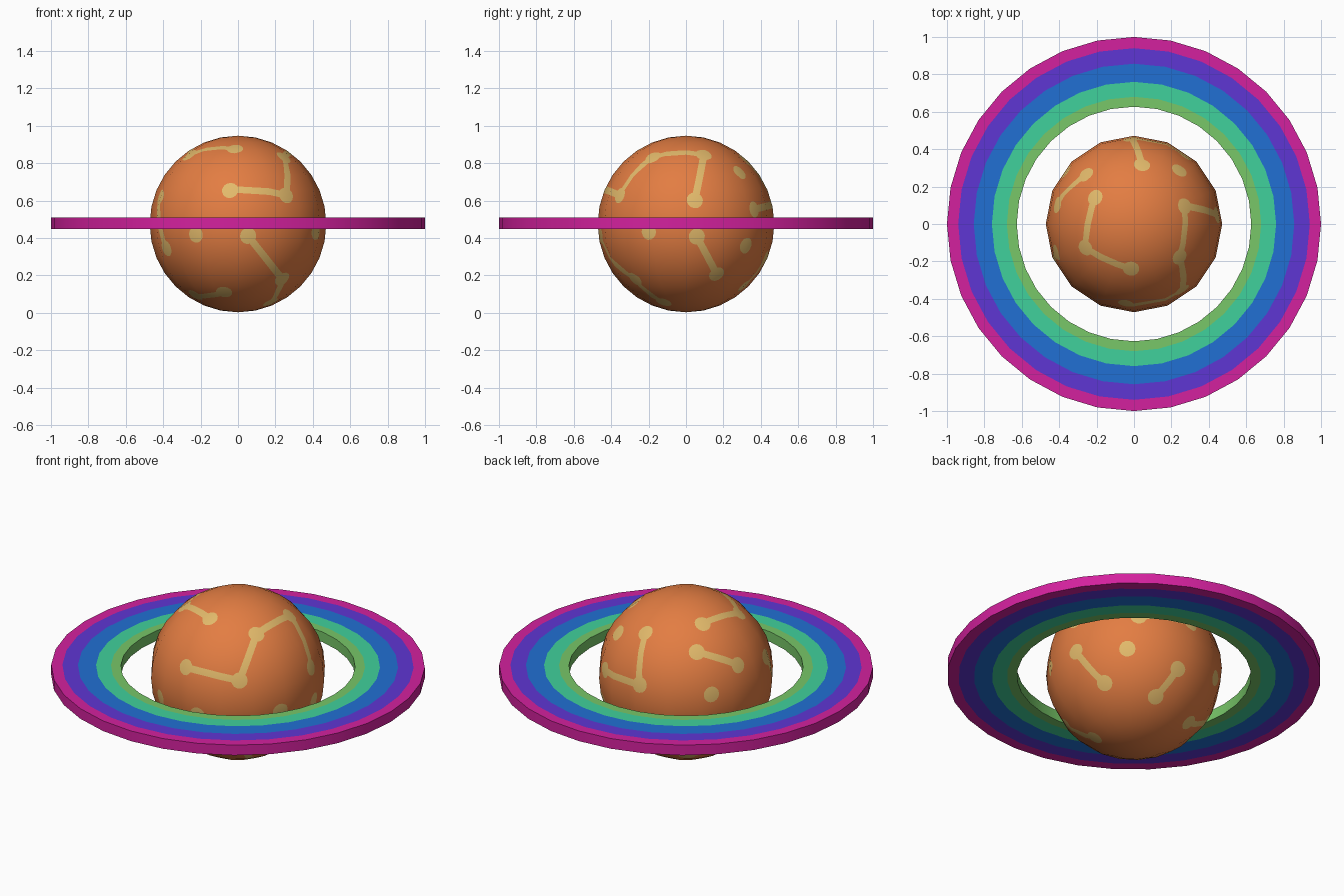
import bpy, bmesh, math
from mathutils import Vector

if "Cube" in bpy.data.objects:
    bpy.data.objects.remove(bpy.data.objects["Cube"])

R, CZ = 0.472, 0.475            # planet radius and centre height
DOT, BAR = 0.043, 0.019         # marking sizes


def material(name, srgb):
    m = bpy.data.materials.new(name)
    lin = [c / 12.92 if c < 0.04 else ((c + 0.055) / 1.055) ** 2.4 for c in srgb]
    m.diffuse_color = (*lin, 1)
    m.use_nodes = True
    m.node_tree.nodes["Principled BSDF"].inputs["Base Color"].default_value = m.diffuse_color
    return m


def finish(bm, name, mats, z):
    bmesh.ops.recalc_face_normals(bm, faces=bm.faces)
    me = bpy.data.meshes.new(name)
    for f in bm.faces:
        f.smooth = True
    bm.to_mesh(me)
    bm.free()
    for m in mats:
        me.materials.append(m)
    ob = bpy.data.objects.new(name, me)
    ob.location.z = z
    bpy.context.collection.objects.link(ob)
    return ob


def cut_patch(bm, mid, planes):
    """Cut a convex patch out of the surface around mid and paint it."""
    inside = [f for f in bm.faces if f.calc_center_median().normalized().dot(mid) > 0.5]
    for co, no in planes:
        geom = set(inside)
        for f in inside:
            geom.update(f.edges)
            geom.update(f.verts)
        res = bmesh.ops.bisect_plane(bm, geom=list(geom), dist=1e-5, plane_co=co, plane_no=no)
        faces = {g for g in res['geom'] if isinstance(g, bmesh.types.BMFace)}
        inside = [f for f in faces if (f.calc_center_median() - co).dot(no) < 0]
    for f in inside:
        f.material_index = 1


def paint_dot(bm, a):
    u = a.orthogonal().normalized()
    v = a.cross(u)
    planes = []
    for i in range(14):
        t = math.tau * i / 14
        d = u * math.cos(t) + v * math.sin(t)
        planes.append((a * R + d * DOT, d))
    cut_patch(bm, a, planes)


def paint_bar(bm, a, b):
    n = a.cross(b).normalized()
    o = Vector()
    cut_patch(bm, (a + b).normalized(),
              [(n * BAR, n), (-n * BAR, -n), (o, -n.cross(a)), (o, n.cross(b))])


# Markings: chains of dots joined by bars, relative to the planet centre
chains = [
    [(-.043, -.433, .183), (.262, -.36, .156), (.246, -.178, .359),
     (.273, .096, .373), (.452, .048, .129)],
    [(-.21, .143, .398), (-.262, -.128, .371), (-.016, -.241, .405)],
    [(.043, .32, .344), (-.014, .46, .103), (.28, .372, .08)],
    [(-.259, .267, .29), (-.419, .104, .193)],
    [(-.42, -.155, .144), (-.39, -.23, -.133)],
    [(.463, .059, -.069), (.348, .166, -.272)],
    [(.055, -.464, -.065), (.24, -.278, -.299), (.175, -.12, -.42)],
    [(-.075, -.286, -.368), (-.23, -.147, -.385)],
    [(.049, .43, -.19), (.11, .314, -.335)],
    [(-.179, .248, -.36), (-.37, .16, -.245)],
    [(.246, .291, .28)], [(-.369, .285, .072)], [(.424, -.203, -.042)],
    [(.321, .326, -.117)], [(-.23, -.408, -.058)], [(-.266, .375, -.105)],
]

# Planet
bm = bmesh.new()
bmesh.ops.create_uvsphere(bm, u_segments=16, v_segments=16, radius=R)
for chain in chains:
    pts = [Vector(p).normalized() for p in chain]
    for p in pts:
        paint_dot(bm, p)
    for a, b in zip(pts, pts[1:]):
        paint_bar(bm, a, b)
planet = finish(bm, "planet", [material("orange", (.89, .49, .26)),
                               material("sand", (.89, .73, .42))], CZ)
planet.data.normals_split_custom_set_from_vertices(
    [v.co.normalized() for v in planet.data.vertices])

# Ring: coloured bands from inside to outside
radii = [.627, .68, .76, .857, .94, 1.0]
N, H = 32, 0.03
colours = [material("leaf_green", (.47, .78, .41)), material("sea_green", (.25, .82, .61)),
           material("blue", (.13, .44, .83)), material("purple", (.37, .21, .83)),
           material("magenta", (.83, .13, .62))]
bm = bmesh.new()
profile = [(r, H) for r in radii] + [(r, -H) for r in reversed(radii)]
loops = [[bm.verts.new((r * math.cos(math.tau * i / N), r * math.sin(math.tau * i / N), z))
          for i in range(N)] for r, z in profile]
for k in range(len(profile)):
    k2 = (k + 1) % len(profile)
    mid = (profile[k][0] + profile[k2][0]) / 2
    band = min(sum(mid > r for r in radii[1:]), 4)
    for i in range(N):
        j = (i + 1) % N
        f = bm.faces.new((loops[k][i], loops[k][j], loops[k2][j], loops[k2][i]))
        f.material_index = band
ring = finish(bm, "ring", colours, 0.479)
ring.data.set_sharp_from_angle(angle=math.radians(30))
